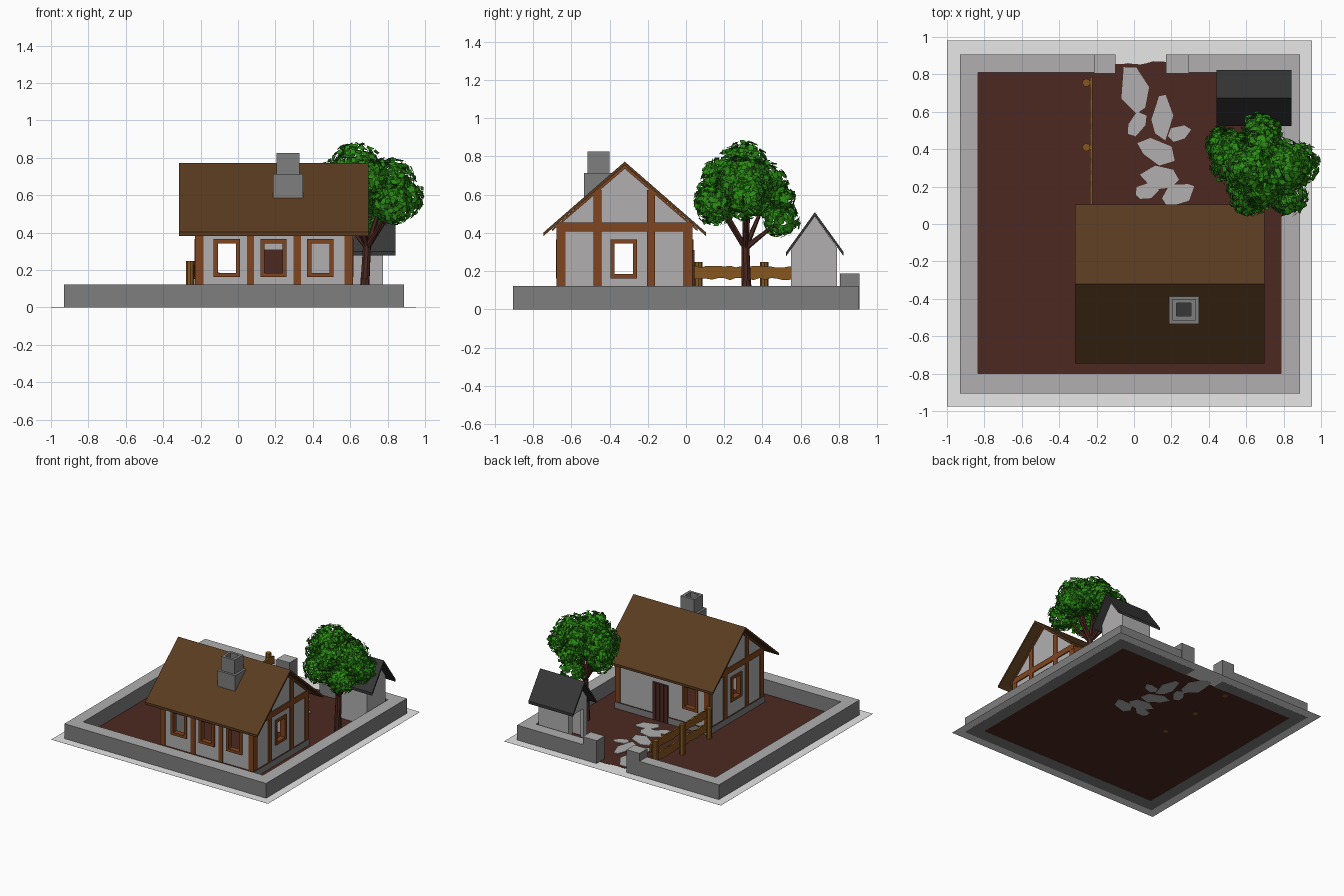
import bpy, bmesh, math, random
from mathutils import Vector, Matrix

if "Cube" in bpy.data.objects:
    bpy.data.objects.remove(bpy.data.objects["Cube"])
random.seed(4)

def mat(name, *c):
    m = bpy.data.materials.new(name)
    m.diffuse_color = (*c, 1)
    m.use_nodes = True
    m.node_tree.nodes["Principled BSDF"].inputs["Base Color"].default_value = m.diffuse_color
    return m

PALE = mat("pale slab", .80, .80, .80)
LIGHT = mat("light stone", .44, .43, .43)
STONE = mat("grey stone", .21, .21, .21)
TIMBER = mat("timber", .21, .058, .014)
DARK = mat("dark brown", .074, .022, .015)
ROOF = mat("roof brown", .10, .044, .014)
SLATE = mat("slate", .038, .038, .038)
FENCE = mat("fence wood", .24, .095, .014)
LEAF = mat("leaf green", .025, .26, .008)
LEAF2 = mat("deep leaf green", .018, .17, .006)

def finish(name, bm, *mats, rule=None, fix=True):
    if fix:
        bmesh.ops.recalc_face_normals(bm, faces=bm.faces)
    bm.normal_update()
    if rule:
        for f in bm.faces:
            f.material_index = rule(f)
    me = bpy.data.meshes.new(name)
    bm.to_mesh(me)
    bm.free()
    for m in mats:
        me.materials.append(m)
    ob = bpy.data.objects.new(name, me)
    bpy.context.collection.objects.link(ob)
    return ob

TOP = lambda f: int(f.normal.z > .5)

def box(name, x, y, z, m, top=None):
    bm = bmesh.new()
    bmesh.ops.create_cube(bm, size=1)
    for v in bm.verts:
        v.co = [a[0] + (c + .5) * (a[1] - a[0]) for a, c in zip((x, y, z), v.co)]
    return finish(name, bm, m, top or m, rule=TOP)

def prism(name, pts, a, b, *mats, axis='x', rule=None):
    """Extrude a profile: (y,z) points along x, or (x,y) points along z."""
    bm = bmesh.new()
    f = bm.faces.new([bm.verts.new((a, *p) if axis == 'x' else (*p, a)) for p in pts])
    r = bmesh.ops.extrude_face_region(bm, geom=[f])
    d = (b - a, 0, 0) if axis == 'x' else (0, 0, b - a)
    bmesh.ops.translate(bm, vec=d, verts=[v for v in r['geom'] if isinstance(v, bmesh.types.BMVert)])
    return finish(name, bm, *mats, rule=rule)

def cut(ob, x, y, z):
    c = box("cutter", x, y, z, ob.data.materials[0])
    c.hide_render = True
    md = ob.modifiers.new("cut", 'BOOLEAN')
    md.operation, md.object, md.solver = 'DIFFERENCE', c, 'EXACT'
    bpy.context.view_layer.objects.active = ob
    bpy.ops.object.modifier_apply(modifier=md.name)
    bpy.data.objects.remove(c)

def limb(bm, p, q, r1, r2, n=8):
    p, q = Vector(p), Vector(q)
    d = q - p
    M = Matrix.Translation((p + q) / 2) @ d.to_track_quat('Z', 'Y').to_matrix().to_4x4()
    bmesh.ops.create_cone(bm, cap_ends=True, segments=n, radius1=r1, radius2=r2, depth=d.length, matrix=M)

# Thin slab border, dirt yard, perimeter wall and gate pillars
X0, X1, Y0, Y1 = -.835, .785, -.80, .81
for n, x, y in (("front", (-1, .953), (-.975, -.905)), ("back", (-1, .953), (.905, .98)),
                ("left", (-1, -.93), (-.905, .905)), ("right", (.887, .953), (-.905, .905)),
                ("gate", (-.215, .295), (Y1, .905))):
    box("slab_" + n, x, y, (.0005, .001), PALE)
gate = [(-.10 + .27 * i / 8, .862 + random.uniform(-.01, .01)) for i in range(9)]
yard = [(X0, Y0), (X1, Y0), (X1, Y1), (.17, Y1)] + gate[::-1] + [(-.10, Y1), (X0, Y1)]
prism("dirt_yard", yard, .0015, .003, DARK, axis='z')
for n, x, y in (("front", (-.93, .887), (-.905, Y0)), ("left", (-.93, X0), (Y0, Y1)),
                ("right", (X1, .887), (Y0, Y1)), ("back_left", (-.93, -.215), (Y1, .905)),
                ("back_right", (.295, .887), (Y1, .905))):
    box("wall_" + n, x, y, (0, .122), STONE, LIGHT)
for n, x in (("left", (-.215, -.10)), ("right", (.17, .295))):
    box("gate_pillar_" + n, x, (.805, .906), (0, .187), STONE, LIGHT)

# Path stones: centre, half sizes, tilt
for i, (x, y, a, b, t) in enumerate((
        (0, .73, .075, .13, .3), (.15, .57, .055, .11, 0), (.015, .53, .042, .07, -.4),
        (.24, .49, .06, .042, .3), (.125, .39, .10, .065, -.4), (.145, .25, .10, .068, -.2),
        (.065, .175, .06, .043, .2), (.24, .16, .095, .058, .3))):
    pts = []
    for k in range(6):
        g = math.tau * k / 6 + random.uniform(-.3, .3)
        s = random.uniform(.9, 1.18)
        u, v = a * s * math.cos(g), b * s * math.sin(g)
        pts.append((x + u * math.cos(t) - v * math.sin(t), y + u * math.sin(t) + v * math.cos(t)))
    prism(f"path_stone_{i}", pts, 0, .008, LIGHT, axis='z')

# House walls, hollow, with window and door openings
HX, HY, R = (-.222, .608), (-.67, .03), -.32
house = prism("house_walls", [(HY[0], .006), (HY[1], .006), (HY[1], .44), (R, .752), (HY[0], .44)], *HX, LIGHT)
cut(house, (-.192, .578), (-.64, 0), (-.1, .43))
cut(house, (.135, .275), (-.01, .1), (-.1, .31))
WZ = (.162, .365)

def window(name, side, lo, hi, wall, d):
    """Cut an opening and line it with four bars; side is the axis the window runs along."""
    t, dep = .022, sorted((wall + d * .01, wall - d * .035))
    def place(u, w, z): return (u, w, z) if side == 'x' else (w, u, z)
    cut(house, *place((lo + .01, hi - .01), (wall - .08, wall + .08), (WZ[0] + .01, WZ[1] - .01)))
    for n, u, z in (("left", (lo, lo + t), WZ), ("right", (hi - t, hi), WZ),
                    ("sill", (lo + t, hi - t), (WZ[0], WZ[0] + t)), ("head", (lo + t, hi - t), (WZ[1] - t, WZ[1]))):
        box(f"{name}_{n}", *place(u, dep, z), TIMBER)

for i, x in enumerate((-.13, .12, .37)):
    window(f"front_window_{i}", 'x', x, x + .14, HY[0], -1)
window("back_window", 'x', -.13, .01, HY[1], 1)
window("left_window", 'y', -.395, -.255, HX[0], -1)
window("right_window", 'y', -.395, -.255, HX[1], 1)

# Timber frame: corner posts, front posts, gable posts, tie beams
for x in ((-.23, -.185), (.57, .615)):
    for y in ((-.678, -.63), (-.015, .035)):
        box("corner_post", x, y, (.05, .425), TIMBER)
for x in (.048, .298):
    box("front_post", (x, x + .038), (-.678, -.66), (.05, .44), TIMBER)
for x in ((-.23, -.212), (.598, .616)):
    for y in (-.483, -.203):
        box("gable_post", x, (y, y + .042), (.05, .625), TIMBER)
    box("gable_beam", x, (-.678, .035), (.408, .454), TIMBER)
for y in ((-.678, -.66), (.02, .035)):
    box("eave_beam", HX, y, (.40, .445), TIMBER)

# Foundation with earth floor, plank door
box("foundation", (-.232, .618), (-.682, .04), (.004, .055), STONE, DARK)
for i in range(4):
    box(f"door_plank_{i}", (.136 + .035 * i, .167 + .035 * i), (-.006, .045), (.006, .31), DARK)
box("door_backing", (.135, .275), (-.003, .04), (.006, .31), DARK)

# Gabled roofs
def roof(name, yc, half, peak, eave, t, x0, x1, m):
    pts = [(yc - half, eave), (yc, peak), (yc + half, eave),
           (yc + half, eave - t), (yc, peak - t), (yc - half, eave - t)]
    prism(name, pts, x0, x1, m)

roof("house_roof", R, .425, .772, .402, .019, -.315, .697, ROOF)
roof("shed_roof", .674, .15, .508, .30, .022, .44, .842, SLATE)
# Rafters against the gables, following the roof underside
for x in ((-.235, -.21), (.596, .621)):
    prism("gable_rafter", [(-.70, .42), (R, .755), (.06, .42), (.06, .408), (R, .735), (-.70, .408)], *x, TIMBER)

# Shed, open toward the path
shed = prism("shed_walls", [(.55, .006), (.79, .006), (.79, .32), (.674, .486), (.55, .315)], .505, .775, LIGHT)
cut(shed, (.53, .75), (.575, .765), (-.1, .30))
cut(shed, (.45, .56), (.60, .74), (-.1, .24))

# Chimney with a recessed flue
box("chimney_base", (.188, .347), (-.534, -.388), (.50, .712), STONE)
stack = box("chimney_stack", (.207, .328), (-.515, -.40), (.70, .826), STONE)
cut(stack, (.228, .305), (-.493, -.422), (.76, .9))
box("flue", (.228, .305), (-.493, -.422), (.755, .765), SLATE)

# Fence: posts and wavy planks
for y in (.065, .41, .755):
    bm = bmesh.new()
    limb(bm, (-.255, y, 0), (-.255, y, .247), .022, .022)
    finish("fence_post", bm, FENCE)
for n, z in (("lower", .05), ("upper", .158)):
    ys = [.045 + .74 * i / 24 for i in range(25)]
    lo = [(y, z + random.uniform(-.006, .006)) for y in ys]
    hi = [(y, z + .065 + random.uniform(-.006, .006)) for y in ys]
    prism(f"fence_plank_{n}", lo + hi[::-1], -.235, -.222, FENCE)

# Tree: trunk, branches and leaf clumps (centre, radius)
clumps = ((.63, .30, .75, .13), (.55, .34, .65, .145), (.80, .30, .66, .145), (.87, .32, .59, .12),
          (.82, .16, .55, .11), (.62, .17, .58, .12), (.67, .50, .47, .095), (.48, .42, .58, .10),
          (.69, .20, .68, .12), (.68, .40, .65, .125), (.72, .50, .58, .07))
bm = bmesh.new()
fork = (.69, .31, .34)
limb(bm, (.675, .32, 0), (.68, .315, .16), .03, .024)
limb(bm, (.68, .315, .15), fork, .025, .022)
for x, y, z, r in clumps[:8]:
    limb(bm, (fork[0], fork[1], fork[2] - .02), (x, y, z), .016, .006, 6)
finish("trunk", bm, DARK)

bm = bmesh.new()
rnd = lambda: Vector([random.gauss(0, 1) for _ in range(3)]).normalized()
for x, y, z, r in clumps:
    for _ in range(int(24000 * r * r)):
        n = rnd()
        c = Vector((x, y, z)) + n * r * random.uniform(.75, 1.06)
        n = (n + rnd() * .45).normalized()
        u = n.cross(rnd()).normalized()
        v = n.cross(u)
        f = bm.faces.new([bm.verts.new(c + d) for d in (u * .024, v * .016, u * -.024, v * -.016)])
        f.material_index = int(random.random() < .3)
finish("leaves", bm, LEAF, LEAF2, fix=False)
